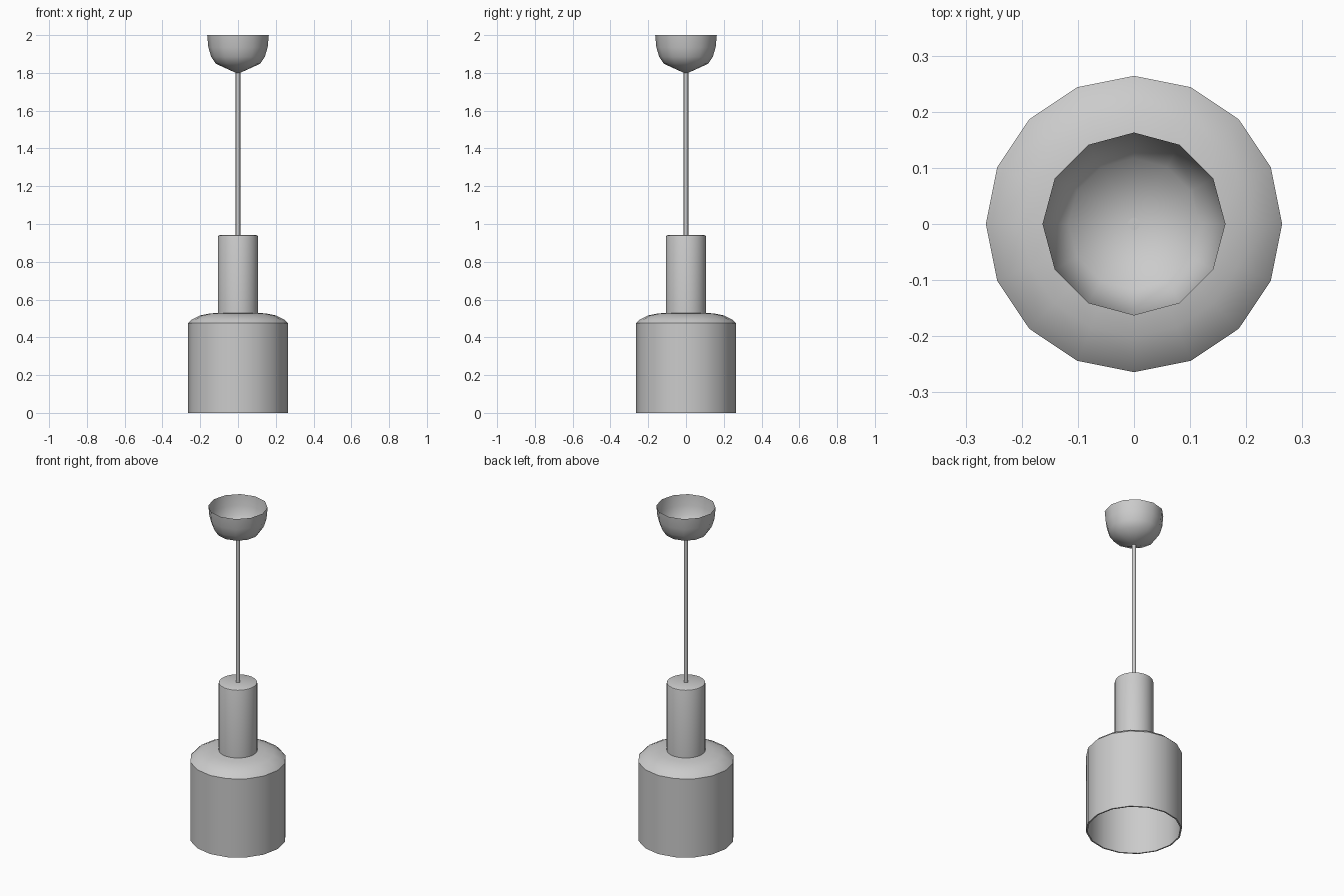
import bpy, bmesh, math

if "Cube" in bpy.data.objects:
    bpy.data.objects.remove(bpy.data.objects["Cube"])


def lathe(name, profile, sides, angle=40):
    """Revolve (radius, z) points round the z axis; radius 0 makes a pole."""
    bm = bmesh.new()
    rings = []
    for r, z in profile:
        if r == 0:
            rings.append([bm.verts.new((0, 0, z))] * sides)
        else:
            rings.append([bm.verts.new((r * math.cos(math.tau * i / sides),
                                        r * math.sin(math.tau * i / sides), z))
                          for i in range(sides)])
    for a, b in zip(rings, rings[1:]):
        for i in range(sides):
            j = (i + 1) % sides
            bm.faces.new(dict.fromkeys((a[i], a[j], b[j], b[i])))
    mesh = bpy.data.meshes.new(name)
    bm.to_mesh(mesh)
    bm.free()
    obj = bpy.data.objects.new(name, mesh)
    bpy.context.collection.objects.link(obj)
    bpy.ops.object.select_all(action='DESELECT')
    obj.select_set(True)
    bpy.context.view_layer.objects.active = obj
    bpy.ops.object.shade_smooth_by_angle(angle=math.radians(angle))
    return obj


# Lamp shade: thin open drum with a rounded shoulder, inner and outer skin
lathe("lamp_shade", [
    (0.10, 0.522), (0.195, 0.508), (0.235, 0.49), (0.256, 0.47), (0.256, 0.0),
    (0.264, 0.0), (0.264, 0.475), (0.243, 0.495), (0.20, 0.516),
    (0.15, 0.526), (0.10, 0.53)][::-1], 16)

# Socket housing: closed cylinder with a softened top edge
lathe("socket_housing", [
    (0, 0.525), (0.106, 0.525), (0.106, 0.932), (0.104, 0.938),
    (0.098, 0.941), (0, 0.941)], 32)

# Suspension rod
lathe("suspension_rod", [(0, 0.93), (0.012, 0.93), (0.012, 1.80), (0, 1.80)], 16)

# Ceiling cup: open at the top, cone at the bottom
lathe("ceiling_cup", [
    (0, 1.795), (0.117, 1.848), (0.142, 1.885), (0.157, 1.935), (0.163, 2.0)], 12, 35)
